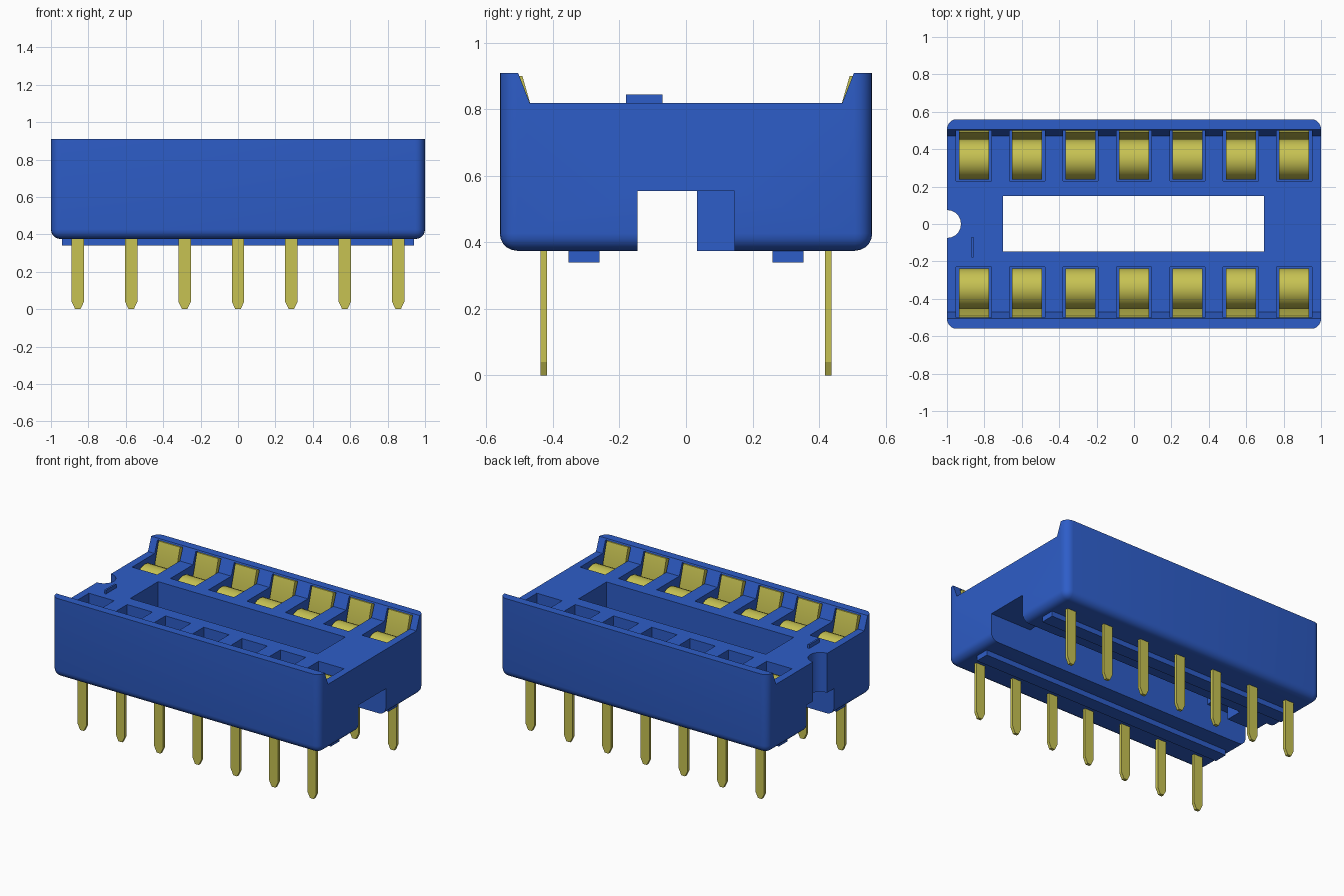
import bpy, bmesh, math
from mathutils import Vector

if "Cube" in bpy.data.objects:
    bpy.data.objects.remove(bpy.data.objects["Cube"], do_unlink=True)


def material(name, rgb):
    m = bpy.data.materials.new(name)
    m.use_nodes = True
    m.diffuse_color = (*rgb, 1)
    m.node_tree.nodes["Principled BSDF"].inputs["Base Color"].default_value = (*rgb, 1)
    return m


BLUE = material("blue plastic", (0.027, 0.11, 0.58))
GOLD = material("yellow gold metal", (0.57, 0.54, 0.085))


def finish(name, bm, mat):
    bmesh.ops.recalc_face_normals(bm, faces=bm.faces)
    mesh = bpy.data.meshes.new(name)
    bm.to_mesh(mesh)
    bm.free()
    mesh.materials.append(mat)
    obj = bpy.data.objects.new(name, mesh)
    bpy.context.collection.objects.link(obj)
    return obj


def box_mesh(x, y, z):
    bm = bmesh.new()
    bmesh.ops.create_cube(bm, size=1)
    for v in bm.verts:
        v.co = Vector([(r[0] + r[1]) / 2 + c * (r[1] - r[0])
                       for c, r in zip(v.co, (x, y, z))])
    return bm


def box(name, x, y, z, mat=BLUE):
    return finish(name, box_mesh(x, y, z), mat)


def prism(name, points, start, depth, mat=BLUE):
    """Extrude a closed outline of 3D points along a vector."""
    bm = bmesh.new()
    face = bm.faces.new([bm.verts.new(Vector(p) + Vector(start)) for p in points])
    top = bmesh.ops.extrude_face_region(bm, geom=[face])["geom"]
    bmesh.ops.translate(bm, vec=depth,
                        verts=[g for g in top if isinstance(g, bmesh.types.BMVert)])
    return finish(name, bm, mat)


def activate(obj):
    bpy.ops.object.select_all(action="DESELECT")
    obj.select_set(True)
    bpy.context.view_layer.objects.active = obj


def smooth(obj):
    activate(obj)
    bpy.ops.object.shade_smooth_by_angle(angle=math.radians(35))


def cut(obj, cutter):
    cutter.hide_render = True
    mod = obj.modifiers.new("cut", "BOOLEAN")
    mod.operation, mod.solver, mod.object = "DIFFERENCE", "EXACT", cutter
    activate(obj)
    bpy.ops.object.modifier_apply(modifier=mod.name)
    bpy.data.objects.remove(cutter, do_unlink=True)


# Housing: block with rounded uprights and rounded lower edges
bm = box_mesh((-1, 1), (-0.56, 0.56), (0.375, 0.91))
rounded = [e for e in bm.edges if min(v.co.z for v in e.verts) < 0.5]
bmesh.ops.bevel(bm, geom=rounded, offset=0.052, segments=5, profile=0.5,
                affect="EDGES")
housing = finish("housing", bm, BLUE)

# Sunken deck between the two sloped lips
trough = [(0, -0.47, 0.82), (0, 0.47, 0.82), (0, 0.505, 0.91), (0, 0.544, 1.01),
          (0, -0.544, 1.01), (0, -0.505, 0.91)]
cut(housing, prism("trough", trough, (-1.1, 0, 0), (2.2, 0, 0)))

# Centre window, lower channel and end notch
cut(housing, box("window", (-0.7, 0.695), (-0.147, 0.15), (0.2, 1.1)))
cut(housing, box("channel", (-1.1, 1.1), (-0.1465, 0.1455), (0.2, 0.555)))
notch = [(-1 + 0.075 * math.cos(a), 0.075 * math.sin(a), 0)
         for a in (i * math.tau / 20 for i in range(20))]
cut(housing, prism("notch", notch, (0, 0, 0.5), (0, 0, 0.6)))

# Contact pockets
PITCH = 0.2855
columns = [(i - 3) * PITCH for i in range(7)]
for x in columns:
    for side in (-1, 1):
        ys = sorted((side * 0.23, side * 0.522))
        cut(housing, box("pocket", (x - 0.094, x + 0.094), ys, (0.58, 0.9)))
smooth(housing)

# Foot rails, inner rib and raised orientation bar
for side, label in ((-1, "front"), (1, "back")):
    box(label + "_foot_rail", (-0.94, 0.94),
        sorted((side * 0.26, side * 0.353)), (0.34, 0.385))
box("inner_rib", (-0.92, -0.71), (0.033, 0.16), (0.375, 0.56))
box("orientation_bar", (-0.87, -0.858), (-0.18, -0.07), (0.81, 0.845))

# Spring contacts: rolled inner spring and sloped outer leaf
roll = [(0.345 - 0.108 * math.cos(a), 0.685 + 0.115 * math.sin(a))
        for a in (i * math.pi / 12 for i in range(13))]
spring = [(0.237, 0.575)] + roll + [(0.453, 0.575)]
leaf = [(0.455, 0.575), (0.452, 0.76), (0.492, 0.9), (0.518, 0.9), (0.518, 0.575)]
# Pin outline with a tapered tip
pin = [(-0.014, 0), (0.014, 0), (0.033, 0.04), (0.033, 0.42), (-0.033, 0.42),
       (-0.033, 0.04)]

for side, label in ((-1, "front"), (1, "back")):
    for n, x in enumerate(columns, 1):
        for part, outline in (("spring", spring), ("leaf", leaf)):
            obj = prism(f"{label}_{part}_{n}", [(0, side * y, z) for y, z in outline],
                        (x - 0.08, 0, 0), (0.16, 0, 0), GOLD)
            smooth(obj)
        prism(f"{label}_pin_{n}", [(px, 0, z) for px, z in pin],
              (x, side * 0.428 - 0.01, 0), (0, 0.02, 0), GOLD)
